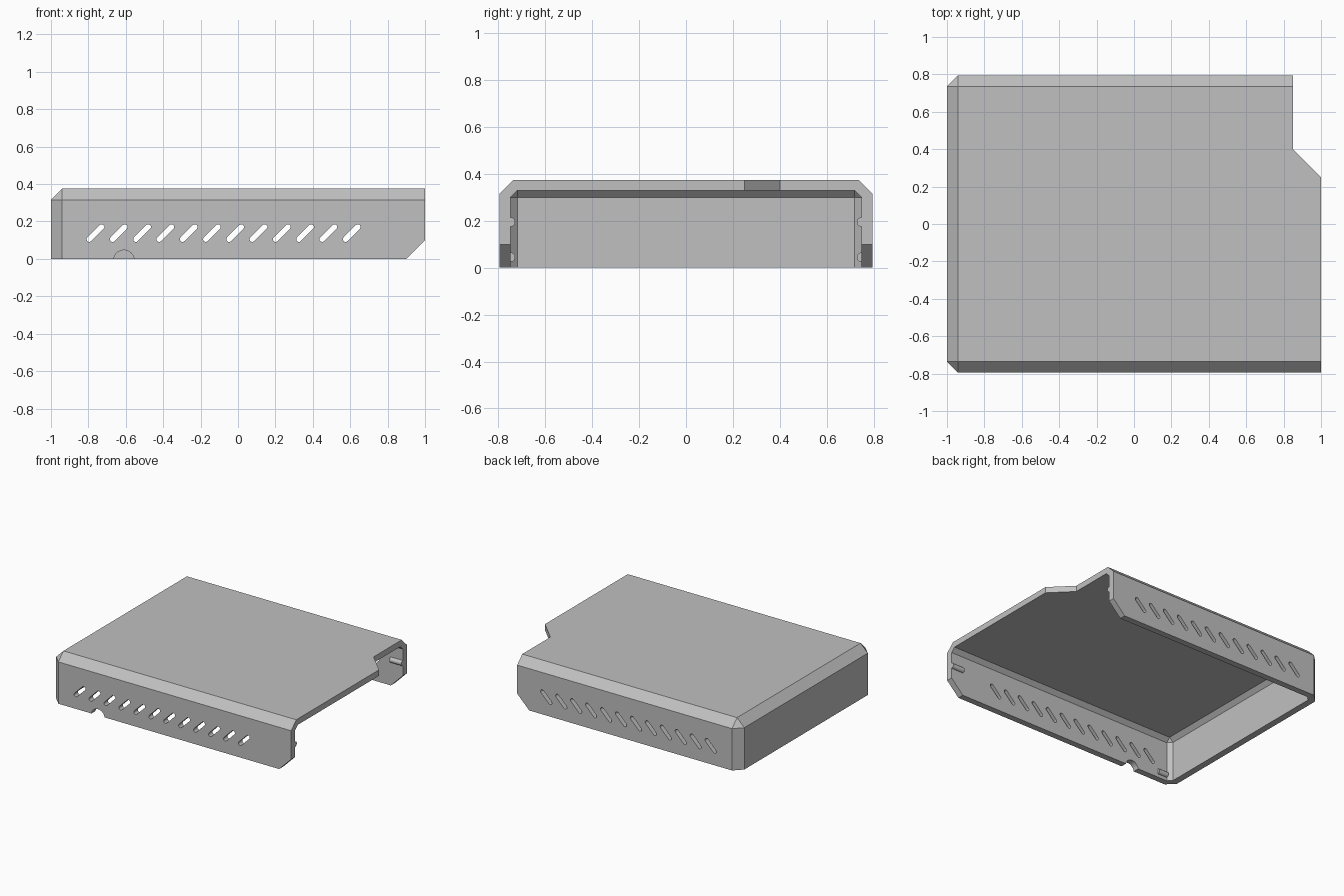
import bpy
import bmesh
import math
from mathutils import Matrix, Vector

default = bpy.data.objects.get("Cube")
if default:
    bpy.data.objects.remove(default, do_unlink=True)

GREY = (0.53, 0.53, 0.53, 1)
metal = bpy.data.materials.new("grey metal")
metal.use_nodes = True
metal.diffuse_color = GREY
metal.node_tree.nodes["Principled BSDF"].inputs["Base Color"].default_value = GREY


def to_object(bm, name):
    bmesh.ops.recalc_face_normals(bm, faces=bm.faces)
    mesh = bpy.data.meshes.new(name)
    bm.to_mesh(mesh)
    bm.free()
    mesh.materials.append(metal)
    obj = bpy.data.objects.new(name, mesh)
    bpy.context.collection.objects.link(obj)
    return obj


def chamfered_block(name, lo, hi, chamfer):
    """Box with chamfered top and left edges; the +x end and base stay square."""
    lo, hi = Vector(lo), Vector(hi)
    bm = bmesh.new()
    bmesh.ops.create_cube(bm, size=1)
    for v in bm.verts:
        v.co = Vector((hi[i] if v.co[i] > 0 else lo[i]) for i in range(3))
    edges = []
    for e in bm.edges:
        a, b = (v.co for v in e.verts)
        mid = (a + b) / 2
        on_top = abs(mid.z - hi.z) < 1e-4 and mid.x < hi.x - 1e-4
        upright = abs(a.z - b.z) > 1e-4 and mid.x < lo.x + 1e-4
        if on_top or upright:
            edges.append(e)
    bmesh.ops.bevel(bm, geom=edges, offset=chamfer, segments=1,
                    affect='EDGES', profile=0.5)
    return to_object(bm, name)


def add_prism(bm, points, start, end, axis):
    """Extrude a closed outline along z (xy points) or y (xz points)."""
    def place(p, t):
        return (p[0], p[1], t) if axis == 'z' else (p[0], t, p[1])
    face = bm.faces.new([bm.verts.new(place(p, start)) for p in points])
    ext = bmesh.ops.extrude_face_region(bm, geom=[face])
    move = Vector(place((0, 0), end - start))
    bmesh.ops.translate(bm, vec=move,
                        verts=[g for g in ext["geom"] if isinstance(g, bmesh.types.BMVert)])


def carve(target, cutter):
    mod = target.modifiers.new("carve", 'BOOLEAN')
    mod.operation = 'DIFFERENCE'
    mod.solver = 'EXACT'
    mod.object = cutter
    bpy.context.view_layer.objects.active = target
    bpy.ops.object.modifier_apply(modifier=mod.name)
    bpy.data.objects.remove(cutter, do_unlink=True)


def arc(cx, cz, r, a0, a1, steps):
    return [(cx + r * math.cos(a0 + (a1 - a0) * i / steps),
             cz + r * math.sin(a0 + (a1 - a0) * i / steps)) for i in range(steps + 1)]


# Hollow cover, open below and at the +x end
cover = chamfered_block("case_cover", (-1, -0.795, 0), (1, 0.795, 0.375), 0.06)
carve(cover, chamfered_block("cavity", (-0.95, -0.748, -0.2), (1.2, 0.748, 0.33), 0.03))

# Stepped notch in the back corner of the open end
bm = bmesh.new()
add_prism(bm, [(0.85, 1), (0.85, 0.4), (1.1, 0.15), (1.1, 1)], -0.2, 0.6, 'z')
carve(cover, to_object(bm, "corner_notch"))

# Slanted lower corners of both side walls
bm = bmesh.new()
for end, y in ((1, -0.8), (0.85, 0.8)):
    add_prism(bm, [(end - 0.2, -0.1), (end + 0.1, -0.1), (end + 0.1, 0.2)],
              y - 0.15, y + 0.15, 'y')
carve(cover, to_object(bm, "lower_corners"))

# Slanted ventilation slots through both side walls
bm = bmesh.new()
half, q = 0.033, math.pi / 4
for i in range(12):
    x, z = -0.762 + i * 0.1245, 0.138
    outline = (arc(x + half, z + half, 0.0145, -q, 3 * q, 6)
               + arc(x - half, z - half, 0.0145, 3 * q, 7 * q, 6))
    add_prism(bm, outline, -1, 1, 'y')
carve(cover, to_object(bm, "vent_slots"))

# Half-round cable opening in the front wall
bm = bmesh.new()
add_prism(bm, arc(-0.61, -0.008, 0.055, 0, 2 * math.pi * 31 / 32, 31), -1, -0.6, 'y')
carve(cover, to_object(bm, "cable_opening"))

# Rounded locating ribs inside the side walls
for side, y, end in (("front", -0.748, 1), ("back", 0.748, 0.85)):
    for level, x0, x1, z in (("upper", end - 0.1, end, 0.195),
                             ("lower", -0.92, -0.84, 0.045)):
        bm = bmesh.new()
        bmesh.ops.create_cone(
            bm, cap_ends=True, segments=16, radius1=0.02, radius2=0.02, depth=x1 - x0,
            matrix=Matrix.Translation(((x0 + x1) / 2, y, z)) @ Matrix.Rotation(math.pi / 2, 4, 'Y'))
        rib = to_object(bm, f"{side}_{level}_rib")
        bpy.ops.object.select_all(action='DESELECT')
        rib.select_set(True)
        bpy.context.view_layer.objects.active = rib
        bpy.ops.object.shade_smooth_by_angle(angle=math.radians(35))
